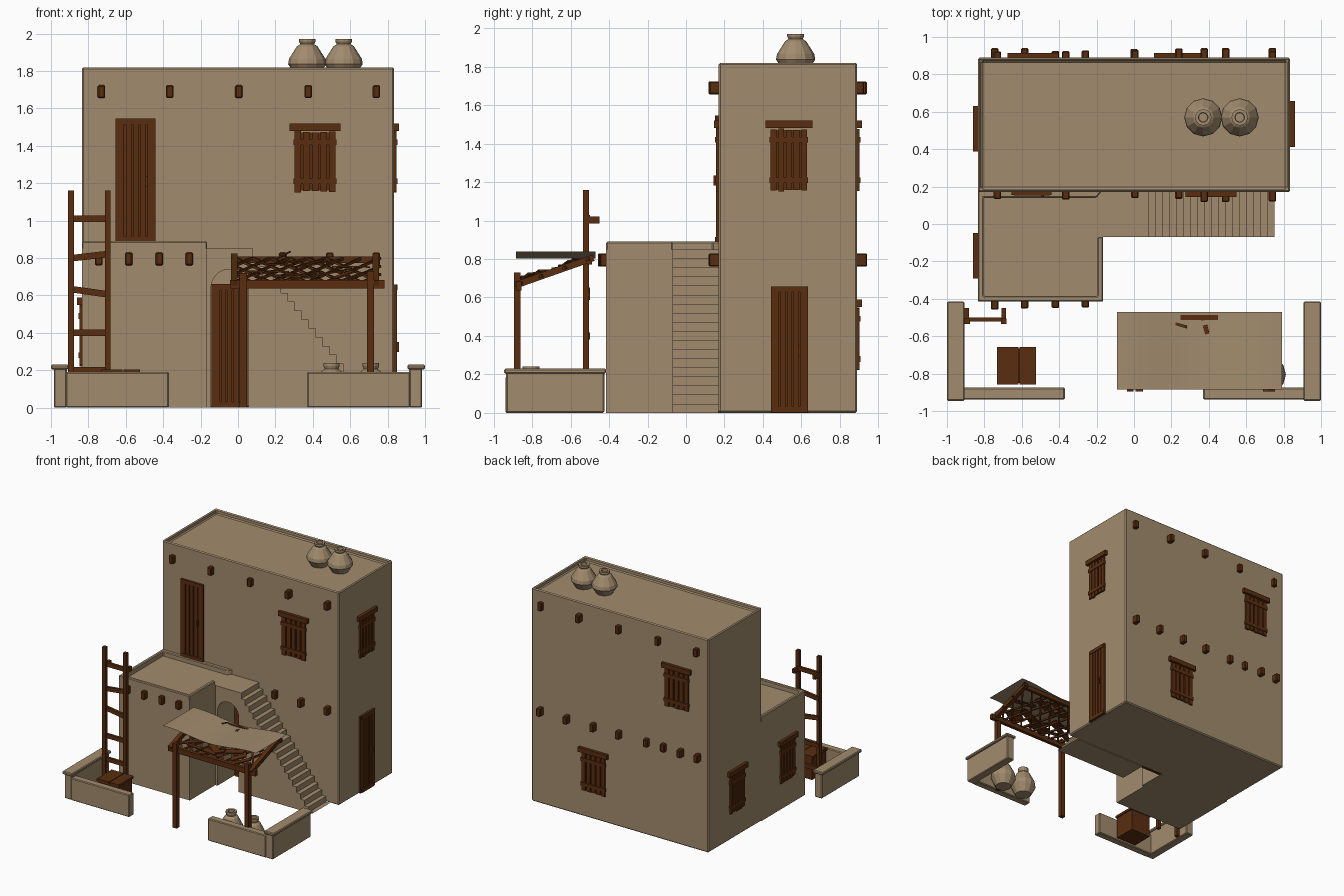
import bpy, bmesh, math, random
from mathutils import Matrix, Vector

if "Cube" in bpy.data.objects:
    bpy.data.objects.remove(bpy.data.objects["Cube"])

random.seed(4)


def material(name, rgb):
    m = bpy.data.materials.new(name)
    m.diffuse_color = (*rgb, 1)
    m.use_nodes = True
    m.node_tree.nodes["Principled BSDF"].inputs["Base Color"].default_value = m.diffuse_color
    return m


CLAY = material("clay", (0.36, 0.26, 0.155))
WOOD = material("dark wood", (0.10, 0.027, 0.005))


def finish(bm, name, mat, bevel=0):
    bmesh.ops.recalc_face_normals(bm, faces=bm.faces)
    me = bpy.data.meshes.new(name)
    bm.to_mesh(me)
    bm.free()
    me.materials.append(mat)
    ob = bpy.data.objects.new(name, me)
    bpy.context.collection.objects.link(ob)
    if bevel:
        mod = ob.modifiers.new("bevel", 'BEVEL')
        mod.width = bevel
        mod.segments = 1
        mod.limit_method = 'ANGLE'
    return ob


def box(bm, x0, x1, y0, y1, z0, z1, mtx=Matrix()):
    m = (mtx @ Matrix.Translation(((x0 + x1) / 2, (y0 + y1) / 2, (z0 + z1) / 2))
         @ Matrix.Diagonal((x1 - x0, y1 - y0, z1 - z0, 1)))
    return bmesh.ops.create_cube(bm, size=1, matrix=m)['verts']


def bar(bm, a, b, w, h):
    a, b = Vector(a), Vector(b)
    d = b - a
    m = Matrix.Translation((a + b) / 2) @ d.to_track_quat('X', 'Z').to_matrix().to_4x4()
    box(bm, -d.length / 2, d.length / 2, -w / 2, w / 2, -h / 2, h / 2, m)


# Main house block with a sunken roof
bm = bmesh.new()
box(bm, -0.835, 0.835, 0.17, 0.89, 0, 1.82)
bm.faces.ensure_lookup_table()
top = max(bm.faces, key=lambda f: f.calc_center_median().z)
bmesh.ops.inset_region(bm, faces=[top], thickness=0.025)
inner = bmesh.ops.extrude_face_region(bm, geom=[top])['geom']
bmesh.ops.translate(bm, vec=(0, 0, -0.04), verts=[v for v in inner if isinstance(v, bmesh.types.BMVert)])
bmesh.ops.delete(bm, geom=[top], context='FACES')
finish(bm, "main_house", CLAY, 0.01)

# Lower front room and its parapets
bm = bmesh.new()
box(bm, -0.835, -0.165, -0.415, 0.18, 0, 0.85)
finish(bm, "front_room", CLAY)
bm = bmesh.new()
outline = [(-0.2, 0.14), (-0.805, 0.14), (-0.805, -0.385), (-0.195, -0.385), (-0.195, -0.07),
           (-0.165, -0.07), (-0.165, -0.415), (-0.835, -0.415), (-0.835, 0.18), (-0.17, 0.18)]
face = bm.faces.new([bm.verts.new((x, y, 0.84)) for x, y in outline])
ext = bmesh.ops.extrude_face_region(bm, geom=[face])['geom']
bmesh.ops.translate(bm, vec=(0, 0, 0.05), verts=[v for v in ext if isinstance(v, bmesh.types.BMVert)])
finish(bm, "front_room_parapet", CLAY, 0.006)

# Staircase with arched passage, one extruded profile
STEPS = 18
pts = [(-0.17, 0), (-0.17, 0.85), (0.08, 0.85)]
for i in range(STEPS):
    x, z = 0.08 + 0.67 * i / STEPS, 0.85 * (1 - (i + 1) / STEPS)
    pts.append((x, z))
    pts.append((0.08 + 0.67 * (i + 1) / STEPS, z))
pts[-1] = (0.75, 0)
pts += [(-0.045 + 0.1 * math.cos(a), 0.64 + 0.1 * math.sin(a)) if a is not None else None
        for a in [math.pi * k / 10 for k in range(11)]]
pts.insert(len(pts) - 11, (0.055, 0))
pts.append((-0.145, 0))
bm = bmesh.new()
face = bm.faces.new([bm.verts.new((x, -0.07, z)) for x, z in pts])
ext = bmesh.ops.extrude_face_region(bm, geom=[face])['geom']
bmesh.ops.translate(bm, vec=(0, 0.24, 0), verts=[v for v in ext if isinstance(v, bmesh.types.BMVert)])
bmesh.ops.dissolve_degenerate(bm, dist=0.0005, edges=bm.edges)
finish(bm, "staircase", CLAY)

# Roof beam ends
bm = bmesh.new()
row = [-0.745, -0.585, -0.42, -0.26]
ends = [(x, y, 1.69, s) for x in (-0.73, -0.365, 0.005, 0.375, 0.74) for y, s in ((0.17, -1), (0.89, 1))]
ends += [(x, -0.415, 0.795, -1) for x in row]
ends += [(x, 0.17, 0.795, -1) for x in (0.24, 0.49, 0.74)]
ends += [(x, 0.89, 0.795, 1) for x in row + [0.0, 0.24, 0.49, 0.74]]
for x, y, z, s in ends:
    tip = y + s * random.uniform(0.03, 0.055)
    box(bm, x - 0.02, x + 0.02, min(y - s * 0.02, tip), max(y - s * 0.02, tip), z - 0.034, z + 0.034)
finish(bm, "beam_ends", WOOD, 0.006)


# Plank doors and shuttered windows, built facing -y then turned onto a wall
def planks(name, x, y, z, turn, w, h, window):
    m = Matrix.Translation((x, y, z)) @ Matrix.Rotation(math.radians(turn), 4, 'Z')
    bm = bmesh.new()
    ph = h - 0.04 if window else h
    box(bm, -w / 2 + 0.01, w / 2 - 0.01, -0.003, 0.01, 0.01, ph - 0.01, m)
    n = 5
    step = w / n
    for i in range(n):
        c = -w / 2 + (i + 0.5) * step
        drop = random.uniform(0, 0.012) if window else 0
        box(bm, c - step * 0.38, c + step * 0.38, -0.013, 0.005, drop, ph - drop, m)
    for zz in ([0.06, ph - 0.06] if window else [0.015, h - 0.015]):
        box(bm, -w / 2, w / 2, -0.018, 0.005, zz - 0.015, zz + 0.015, m)
    if window:
        box(bm, -w / 2 - 0.022, w / 2 + 0.022, -0.025, 0.005, ph, h, m)
    else:
        for s in (-1, 1):
            box(bm, s * w / 2 - 0.012, s * w / 2 + 0.012, -0.014, 0.005, 0, h, m)
        box(bm, w * 0.28, w * 0.34, -0.026, 0, h * 0.45, h * 0.53, m)
    finish(bm, name, WOOD)


planks("upper_front_door", -0.547, 0.17, 0.885, 0, 0.19, 0.66, False)
planks("arch_door", -0.045, 0.17, 0, 0, 0.17, 0.66, False)
planks("right_door", 0.835, 0.538, 0.003, 90, 0.17, 0.655, False)
planks("front_window", 0.412, 0.17, 1.15, 0, 0.23, 0.37, True)
planks("right_window", 0.835, 0.535, 1.15, 90, 0.2, 0.37, True)
planks("back_upper_window", -0.54, 0.89, 1.15, 180, 0.23, 0.37, True)
planks("back_lower_window", 0.245, 0.89, 0.22, 180, 0.23, 0.37, True)
planks("left_window_back", -0.835, 0.51, 0.22, -90, 0.2, 0.37, True)
planks("left_window_front", -0.835, -0.17, 0.22, -90, 0.2, 0.37, True)

# Yard walls, one pair per side
for s, name in ((-1, "left"), (1, "right")):
    for part, x0, x1, y0, y1, z0, z1 in (
            ("side_wall", 0.915, 0.985, -0.935, -0.425, 0, 0.21),
            ("side_wall_cap", 0.905, 1.0, -0.945, -0.415, 0.205, 0.23),
            ("front_wall", 0.37, 0.92, -0.938, -0.875, 0, 0.19)):
        bm = bmesh.new()
        a, b = sorted((s * x0, s * x1))
        box(bm, a, b, y0, y1, z0, z1)
        finish(bm, f"{name}_{part}", CLAY, 0.006)


# Clay jars, turned from a profile
def jar(name, x, y, z, h):
    bm = bmesh.new()
    prof = [(0.065, 0), (0.102, 0.3), (0.097, 0.45), (0.055, 0.8), (0.037, 0.86), (0.044, 0.93), (0.044, 1), (0.026, 1), (0.024, 0.85)]
    rings = [[bm.verts.new((x + r * math.cos(k * math.tau / 12), y + r * math.sin(k * math.tau / 12), z + h * t))
              for k in range(12)] for r, t in prof]
    for p, q in zip(rings, rings[1:]):
        for k in range(12):
            bm.faces.new((p[k], p[(k + 1) % 12], q[(k + 1) % 12], q[k]))
    bm.faces.new(rings[0])
    bm.faces.new(rings[-1])
    finish(bm, name, CLAY)


jar("roof_jar_left", 0.37, 0.57, 1.78, 0.19)
jar("roof_jar_right", 0.565, 0.57, 1.78, 0.19)
jar("yard_jar_left", 0.5, -0.805, 0, 0.24)
jar("yard_jar_right", 0.71, -0.805, 0, 0.24)

# Ladder
bm = bmesh.new()
for x in (-0.893, -0.697):
    box(bm, x - 0.015, x + 0.015, -0.535, -0.505, 0, 1.16)
    box(bm, x - 0.012, x + 0.012, -0.51, -0.45, 0.985, 1.02)
for z, tilt in ((0.2, 0), (0.4, 0), (0.62, -0.015), (0.81, 0.012), (1.01, 0)):
    bar(bm, (-0.9, -0.51, z - tilt), (-0.69, -0.51, z + tilt), 0.022, 0.035)
finish(bm, "ladder", WOOD)

# Crate with a split lid
bm = bmesh.new()
box(bm, -0.725, -0.535, -0.85, -0.665, 0, 0.19)
for x0, x1 in ((-0.733, -0.618), (-0.612, -0.525)):
    box(bm, x0, x1, -0.858, -0.657, 0.185, 0.205)
finish(bm, "crate", WOOD)


# Canopy frame: posts, sloped rim and lattice
def slope(u, v, lift=0):
    return (-0.02 + 0.78 * u, -0.87 + 0.37 * v, 0.66 + 0.13 * v + lift)


bm = bmesh.new()
box(bm, 0.008, 0.048, -0.895, -0.86, 0, 0.72)
box(bm, 0.69, 0.728, -0.895, -0.86, 0, 0.73)
bar(bm, slope(-0.03, 0), slope(1.03, 0), 0.03, 0.045)
bar(bm, slope(0, 1), slope(1, 1), 0.025, 0.035)
for u in (0, 0.97):
    bar(bm, slope(u, -0.05, 0.01), slope(u, 1.05, 0.01), 0.035, 0.035)
for i in range(-2, 9):
    for d in (1, -1):
        u0, u1 = i / 8, (i + 3 * d) / 8
        t0 = min(max((0 - u0) / (u1 - u0), 0), 1) if u0 < 0 else (min((1 - u0) / (u1 - u0), 1) if u0 > 1 else 0)
        t1 = (1 - u0) / (u1 - u0) if u1 > 1 else ((0 - u0) / (u1 - u0) if u1 < 0 else 1)
        if t1 - t0 > 0.05:
            bar(bm, slope(u0 + (u1 - u0) * t0, t0, 0.01), slope(u0 + (u1 - u0) * t1, t1, 0.01), 0.014, 0.014)
finish(bm, "canopy_frame", WOOD)

# Loose thatch pieces lying on the lattice
bm = bmesh.new()
for i in range(18):
    u, v = random.uniform(0.14, 0.84), random.uniform(0.1, 0.85)
    du, dv = random.uniform(0.06, 0.14), random.uniform(-0.1, 0.1)
    bar(bm, slope(u - du, v - dv, 0.015), slope(u + du, v + dv, random.uniform(0.02, 0.04)), random.uniform(0.03, 0.07), 0.008)
bar(bm, (0.21, -0.53, 0.8), (0.28, -0.55, 0.835), 0.015, 0.008)
finish(bm, "canopy_thatch", WOOD)

# Wavy cloth over the canopy
bm = bmesh.new()
N = 16
edge = [(-0.09 + 0.88 * i / N, 0.82 + 0.018 * math.cos(i / N * math.tau * 1.1 - 0.3)) for i in range(N + 1)]
lines = [[bm.verts.new((x, y, z)) for x, z in edge] for y in (-0.885, -0.47)]
for i in range(N):
    bm.faces.new((lines[0][i], lines[0][i + 1], lines[1][i + 1], lines[1][i]))
finish(bm, "canopy_cloth", CLAY)
